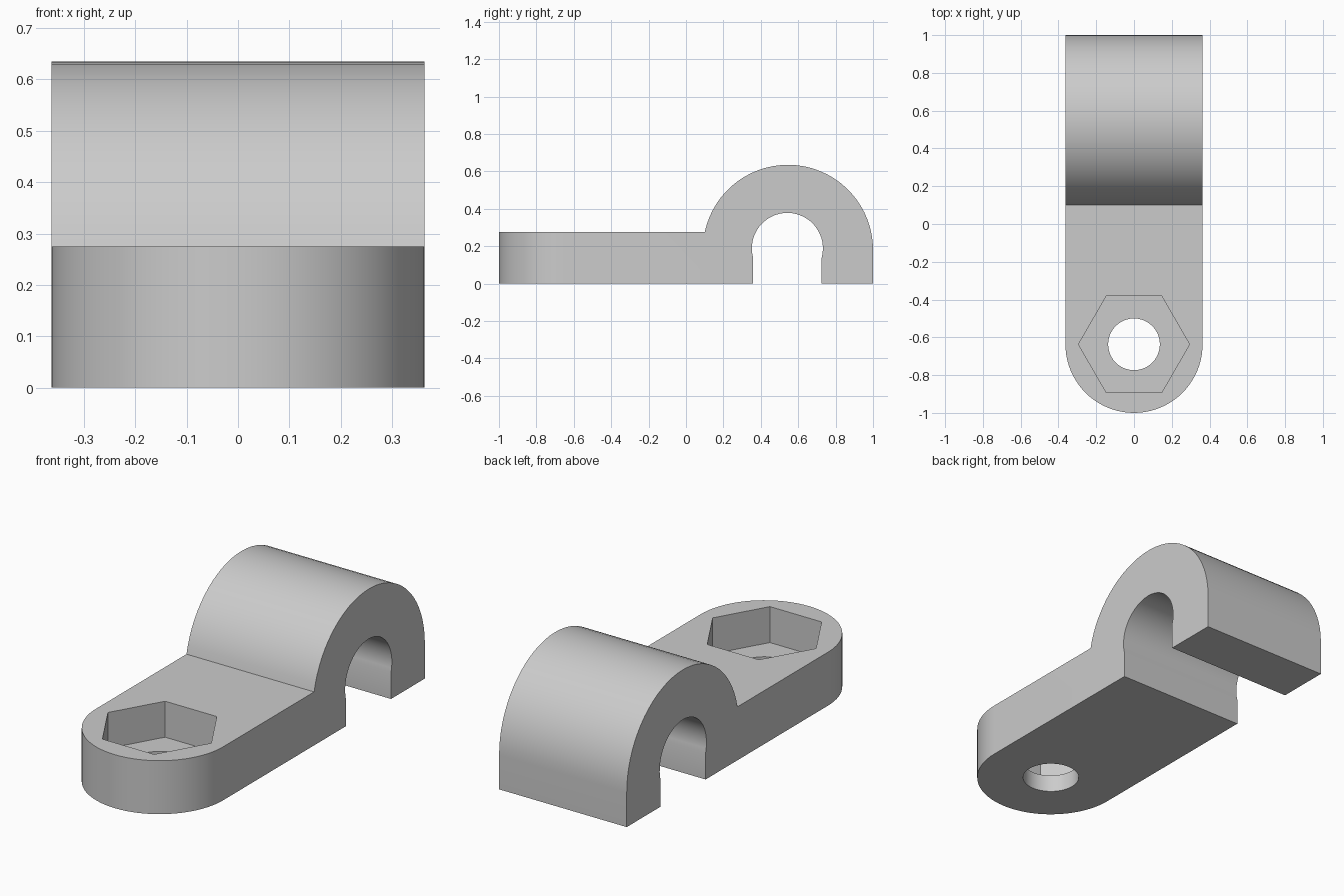
import bpy, bmesh, math
from mathutils import Matrix

if "Cube" in bpy.data.objects:
    bpy.data.objects.remove(bpy.data.objects["Cube"], do_unlink=True)

HALF_W = 0.363          # half the width, also the radius of the rounded end
PLATE_H = 0.275
BOLT_Y = -0.637

grey = bpy.data.materials.new("light_grey")
grey.use_nodes = True
colour = (0.6, 0.6, 0.6, 1)
grey.diffuse_color = colour
grey.node_tree.nodes["Principled BSDF"].inputs["Base Color"].default_value = colour


def arc(cx, cy, r, start, end, n):
    """Points along an arc, angles in radians."""
    return [(cx + r * math.cos(a), cy + r * math.sin(a))
            for a in (start + (end - start) * i / n for i in range(n + 1))]


def prism(name, points, low, high, along_x=False):
    """Extrude a 2D outline along z, or along x when it is a (y, z) outline."""
    bm = bmesh.new()
    face = bm.faces.new([bm.verts.new((u, v, low)) for u, v in points])
    top = bmesh.ops.extrude_face_region(bm, geom=[face])["geom"]
    verts = [e for e in top if isinstance(e, bmesh.types.BMVert)]
    bmesh.ops.translate(bm, verts=verts, vec=(0, 0, high - low))
    if along_x:
        turn = Matrix(((0, 0, 1), (1, 0, 0), (0, 1, 0))).to_4x4()
        bmesh.ops.transform(bm, matrix=turn, verts=bm.verts)
    bmesh.ops.recalc_face_normals(bm, faces=bm.faces)
    mesh = bpy.data.meshes.new(name)
    bm.to_mesh(mesh)
    bm.free()
    mesh.materials.append(grey)
    obj = bpy.data.objects.new(name, mesh)
    bpy.context.collection.objects.link(obj)
    return obj


def cut(body, tool, operation):
    """Apply a boolean and discard the tool."""
    tool.hide_render = True
    mod = body.modifiers.new(tool.name, 'BOOLEAN')
    mod.operation = operation
    mod.solver = 'EXACT'
    mod.object = tool
    bpy.context.view_layer.objects.active = body
    bpy.ops.object.modifier_apply(modifier=mod.name)
    bpy.data.objects.remove(tool, do_unlink=True)


# Side profile: plate, arched saddle and open cable channel
cy, cz, outer = 0.545, 0.18, 0.455
bore_y, bore_r, slot = 0.542, 0.19, 0.183
join = math.pi - math.asin((PLATE_H - cz) / outer)
dip = math.acos(slot / bore_r)
profile = [(-1.2, 0), (bore_y - slot, 0)]
profile += arc(bore_y, 0.188, bore_r, math.pi + dip, -dip, 32)
profile += [(bore_y + slot, 0), (1, 0)]
profile += arc(cy, cz, outer, 0, join, 32)
profile += [(-1.2, PLATE_H)]
clamp = prism("cable_clamp", profile, -HALF_W, HALF_W, along_x=True)

# Rounded front end of the plate
wide = HALF_W + 0.2
rounding = [(wide, -1.5), (wide, BOLT_Y), (HALF_W, BOLT_Y)]
rounding += arc(0, BOLT_Y, HALF_W, 0, -math.pi, 40)[1:]
rounding += [(-wide, BOLT_Y), (-wide, -1.5)]
cut(clamp, prism("end_rounding", rounding, -0.2, 1), 'DIFFERENCE')

# Hexagonal nut pocket and bolt hole
cut(clamp, prism("nut_pocket", arc(0, BOLT_Y, 0.294, 0, math.tau, 6)[:-1], 0.09, 0.6), 'DIFFERENCE')
cut(clamp, prism("bolt_hole", arc(0, BOLT_Y, 0.137, 0, math.tau, 40)[:-1], -0.2, 0.6), 'DIFFERENCE')

# Smooth curved walls, crisp edges
bpy.ops.object.select_all(action='DESELECT')
clamp.select_set(True)
bpy.context.view_layer.objects.active = clamp
bpy.ops.object.shade_smooth_by_angle(angle=math.radians(25))
